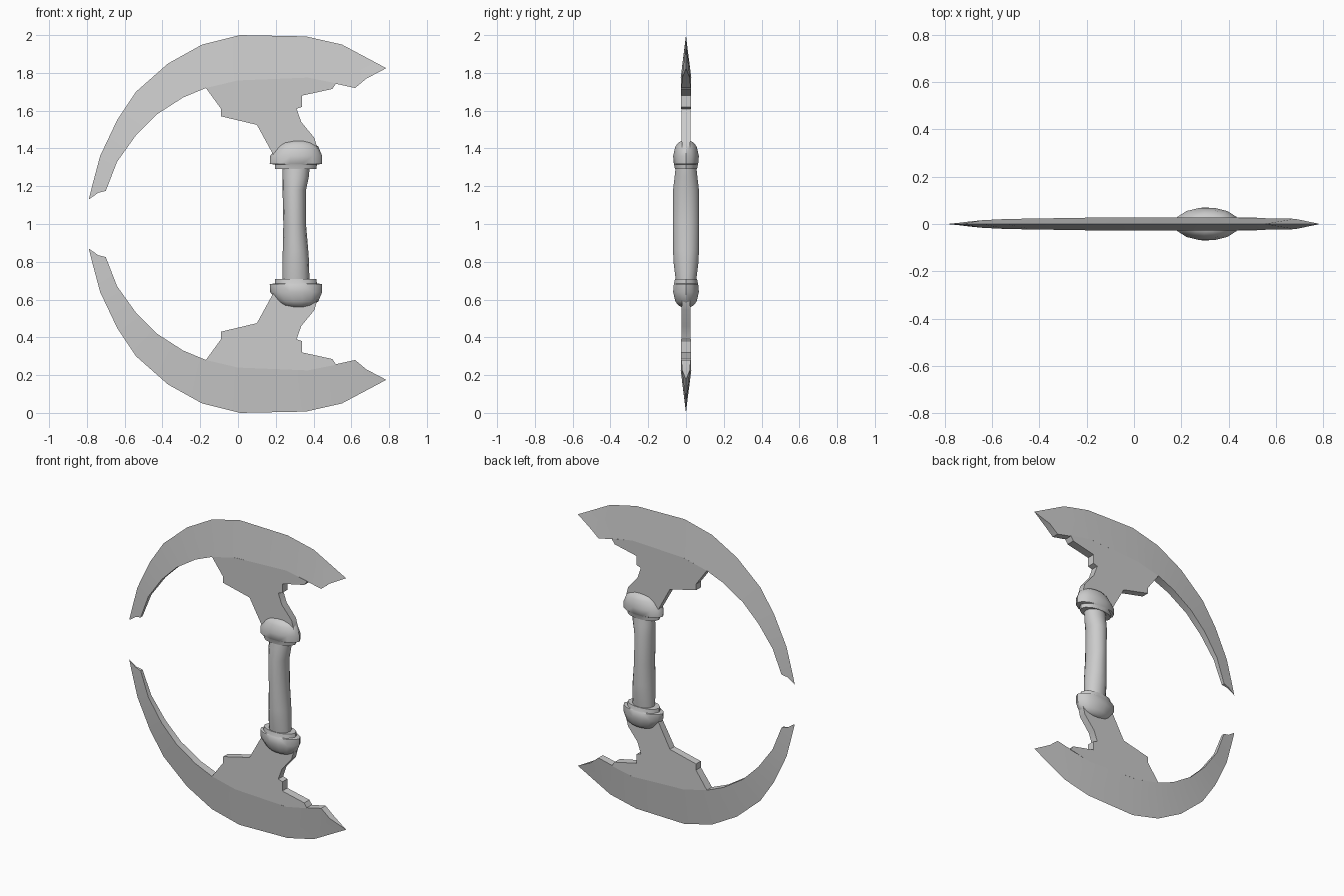
import bpy, bmesh, math

cube = bpy.data.objects.get("Cube")
if cube:
    bpy.data.objects.remove(cube)

steel = bpy.data.materials.new("grey steel")
steel.use_nodes = True
GREY = (0.6, 0.6, 0.6, 1)
steel.diffuse_color = GREY
steel.node_tree.nodes["Principled BSDF"].inputs["Base Color"].default_value = GREY

MID = 1.0  # height of the mirror plane


def finish(name, bm, mirrored, angle):
    bmesh.ops.recalc_face_normals(bm, faces=bm.faces)
    bmesh.ops.translate(bm, verts=bm.verts, vec=(0, 0, -MID))
    mesh = bpy.data.meshes.new(name)
    bm.to_mesh(mesh)
    bm.free()
    mesh.materials.append(steel)
    ob = bpy.data.objects.new(name, mesh)
    bpy.context.collection.objects.link(ob)
    ob.location.z = MID
    bpy.ops.object.select_all(action="DESELECT")
    ob.select_set(True)
    bpy.context.view_layer.objects.active = ob
    bpy.ops.object.shade_smooth_by_angle(angle=math.radians(angle))
    if mirrored:
        mod = ob.modifiers.new("mirror", "MIRROR")
        mod.use_axis = (False, False, True)
        mod.use_mirror_merge = False
    return ob


def loft(name, rings, mirrored, sides=14):
    """Oval rings given as (height, left x, right x, half depth)."""
    bm = bmesh.new()
    loops = []
    for z, left, right, depth in rings:
        cx, rx = (left + right) / 2, (right - left) / 2
        loops.append([bm.verts.new((cx + rx * math.cos(a), depth * math.sin(a), z))
                      for a in (math.tau * i / sides for i in range(sides))])
    for low, high in zip(loops, loops[1:]):
        for i in range(sides):
            j = (i + 1) % sides
            bm.faces.new((low[i], low[j], high[j], high[i]))
    bm.faces.new(loops[0])
    bm.faces.new(loops[-1])
    return finish(name, bm, mirrored, 40)


# Crescent blades: sharp outer edge, thick inner edge (x, z, half thickness)
outer = [(-.79, 1.13), (-.77, 1.21), (-.73, 1.36), (-.64, 1.55), (-.54, 1.70),
         (-.37, 1.85), (-.19, 1.95), (.01, 2), (.36, 1.993), (.55, 1.95), (.785, 1.825)]
inner = [(-.74, 1.165, .005), (-.70, 1.175, .01), (-.64, 1.33, .016), (-.54, 1.47, .021),
         (-.43, 1.58, .023), (-.29, 1.67, .025), (-.17, 1.72, .027), (0, 1.76, .027),
         (.37, 1.775, .028), (.62, 1.72, .023), (.68, 1.77, .022)]
bm = bmesh.new()
edge = [bm.verts.new((x, 0, z)) for x, z in outer]
front = [bm.verts.new((x, -t, z)) for x, z, t in inner]
back = [bm.verts.new((x, t, z)) for x, z, t in inner]
for i in range(len(edge) - 1):
    for a, b in ((edge, front), (front, back), (back, edge)):
        bm.faces.new((a[i], a[i + 1], b[i + 1], b[i]))
for i in (0, -1):
    bm.faces.new((edge[i], front[i], back[i]))
finish("crescent_blades", bm, True, 25)

# Notched brackets joining blades to the grip
outline = [(-.17, 1.72), (-.09, 1.61), (-.09, 1.57), (.1, 1.525), (.185, 1.37), (.2, 1.33),
           (.4, 1.33), (.42, 1.4), (.405, 1.455), (.335, 1.54), (.31, 1.61), (.34, 1.62),
           (.34, 1.68), (.5, 1.715), (.52, 1.745), (.37, 1.775), (0, 1.76)]
bm = bmesh.new()
sheets = [[bm.verts.new((x, s * (.022 + .015 * (z - 1.4)), z)) for x, z in outline]
          for s in (-1, 1)]
for sheet in sheets:
    bm.faces.new(sheet)
for i in range(len(outline)):
    j = (i + 1) % len(outline)
    bm.faces.new((sheets[0][i], sheets[0][j], sheets[1][j], sheets[1][i]))
finish("blade_brackets", bm, True, 25)

# Bulging collars at the ends of the grip
loft("grip_collars", [(1.29, .195, .415, .06), (1.315, .195, .418, .065),
                      (1.318, .168, .446, .066), (1.36, .17, .446, .07),
                      (1.41, .21, .425, .058), (1.43, .235, .395, .042),
                      (1.44, .28, .365, .025)], True)

# Grip
loft("grip", [(.70, .235, .378, .055), (.80, .235, .376, .068), (.86, .237, .372, .07),
              (1.0, .24, .36, .071), (1.18, .236, .36, .07), (1.25, .235, .375, .062),
              (1.31, .235, .38, .055)], False)
